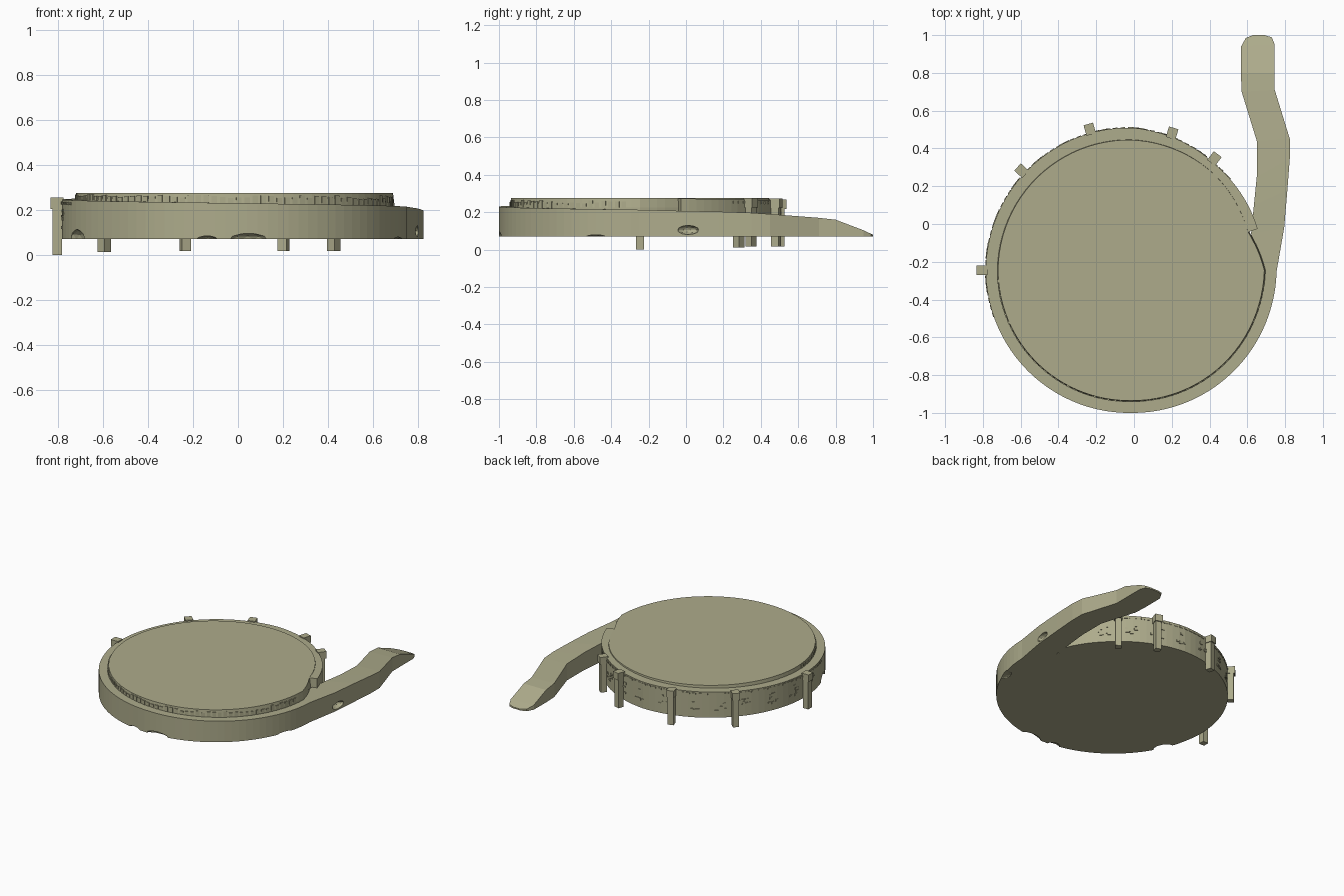
import bpy, bmesh, math, random
from mathutils import Matrix, Vector

if "Cube" in bpy.data.objects:
    bpy.data.objects.remove(bpy.data.objects["Cube"])

random.seed(4)
CX, CY, BASE, TOP = -0.02, -0.245, 0.07, 0.275
mat = bpy.data.materials.new("khaki_stone")
mat.diffuse_color = (0.42, 0.41, 0.26, 1)
mat.use_nodes = True
mat.node_tree.nodes["Principled BSDF"].inputs["Base Color"].default_value = mat.diffuse_color

# radius / height profiles by angle in degrees
INNER = [(0, .71), (18, .655), (50, .675), (90, .69), (180, .70), (270, .69), (345, .705), (360, .71)]
OUTER = [(18, .71), (50, .718), (90, .755), (180, .765), (270, .755), (360, .775)]
LEDGE = [(18, .273), (90, .262), (180, .246), (270, .23), (360, .213)]


def lerp(table, a):
    for (a0, v0), (a1, v1) in zip(table, table[1:]):
        if a <= a1:
            return v0 + (v1 - v0) * (a - a0) / (a1 - a0)
    return table[-1][1]


def polar(a, r, z):
    t = math.radians(a)
    return Vector((CX + r * math.cos(t), CY + r * math.sin(t), z))


def finish(bm, name):
    bmesh.ops.recalc_face_normals(bm, faces=bm.faces)
    me = bpy.data.meshes.new(name)
    bm.to_mesh(me)
    bm.free()
    me.materials.append(mat)
    ob = bpy.data.objects.new(name, me)
    bpy.context.collection.objects.link(ob)
    return ob


def loft(sections, name, closed=False):
    """Bridge equal-length cross-section loops and cap both ends."""
    bm = bmesh.new()
    loops = [[bm.verts.new(p) for p in s] for s in sections]
    n = len(loops[0])
    for l0, l1 in zip(loops, loops[1:]):
        for i in range(n):
            j = (i + 1) % n
            bm.faces.new((l0[i], l0[j], l1[j], l1[i]))
    bm.faces.new(loops[0])
    bm.faces.new(loops[-1])
    return finish(bm, name)


def add_box(bm, a, r, z, size):
    """Box turned to face outwards at angle a; size is radial, tangential, vertical."""
    m = (Matrix.Translation(polar(a, r, z)) @ Matrix.Rotation(math.radians(a), 4, 'Z')
         @ Matrix.Diagonal((*size, 1)))
    bmesh.ops.create_cube(bm, size=1, matrix=m)


# central round platform
angles = [i * 3.75 for i in range(96)]
loft([[polar(a, lerp(INNER, a) + d, z) for a in angles]
      for d, z in ((0.006, BASE), (0.006, TOP - .05), (0, TOP))], "round_platform")

# ledge that winds down around the platform
secs = []
for i in range(97):
    a = 18 + 342 * i / 96
    ri, ro, z = lerp(INNER, a) - .01, lerp(OUTER, a), lerp(LEDGE, a)
    secs.append([polar(a, ri, BASE), polar(a, ro, BASE), polar(a, ro, z), polar(a, ri, z)])
ledge = loft(secs, "spiral_ledge")

# ramp running off the ledge: left (x, y), right (x, y), height
RAMP = [(.66, -.25, .755, -.25, .213), (.62, -.05, .795, -.02, .207), (.635, .10, .812, .18, .203),
        (.65, .25, .825, .35, .197), (.65, .44, .825, .45, .19), (.57, .70, .745, .71, .17),
        (.566, .80, .745, .80, .16), (.567, .94, .745, .95, .103), (.592, .985, .73, .988, .085),
        (.63, 1.0, .69, 1.0, .08)]
ramp = loft([[(lx, ly, BASE), (rx, ry, BASE), (rx, ry, z), (lx, ly, z)]
             for lx, ly, rx, ry, z in RAMP], "exit_ramp")


# shallow eroded hollows along the foot of the wall
def carve(target, name, blobs):
    bm = bmesh.new()
    for pos, rot, size in blobs:
        m = (Matrix.Translation(pos) @ Matrix.Rotation(math.radians(rot), 4, 'Z')
             @ Matrix.Diagonal((*size, 1)))
        bmesh.ops.create_icosphere(bm, subdivisions=2, radius=1, matrix=m)
    cutter = finish(bm, name)
    cutter.hide_render = True
    cutter.hide_set(True)
    mod = target.modifiers.new("hollows", 'BOOLEAN')
    mod.operation, mod.solver, mod.object = 'DIFFERENCE', 'EXACT', cutter


carve(ledge, "ledge_cutter", [(polar(a, .765, BASE - .003), a, (.045, w, h)) for a, w, h in
                              ((204, .075, .047), (261, .05, .018), (275, .09, .03), (342, .06, .012))])
carve(ramp, "ramp_cutter", [(Vector((.80, .01, .105)), 8, (.04, .06, .025))])

# support posts with a wider cap bracket
for i, (a, low) in enumerate(((180, .0), (137.5, .012), (106, .016), (73, .016), (53, .017))):
    bm = bmesh.new()
    r, top = lerp(OUTER, a), lerp(LEDGE, a) + .008
    add_box(bm, a, r + .02, (low + top) / 2, (.042, .042, top - low))
    add_box(bm, a, r + .02, top - .025, (.058, .052, .05))
    add_box(bm, a, r + .012, top - .06, (.05, .03, .03))
    finish(bm, f"support_post_{i + 1}")

# thin masonry blocks on the back wall and low kerb stones at its rim
bm = bmesh.new()
for patch in range(46, 198, 14):
    for _ in range(7):
        a = patch + random.uniform(-3, 3)
        add_box(bm, a, lerp(OUTER, a), random.uniform(.12, .2),
                (.008, random.uniform(.015, .03), random.uniform(.008, .016)))
for a in range(45, 200, 3):
    add_box(bm, a, lerp(OUTER, a), lerp(LEDGE, a) - .015, (.006, .026, .012))
finish(bm, "back_wall_masonry")

# upright stones on the platform's side wall
bm = bmesh.new()
for a in range(185, 355, 3):
    h = (TOP - lerp(LEDGE, a)) * random.uniform(.5, .8)
    add_box(bm, a, lerp(INNER, a) + .003, lerp(LEDGE, a) + h / 2, (.008, .024, h))
finish(bm, "platform_wall_stones")
